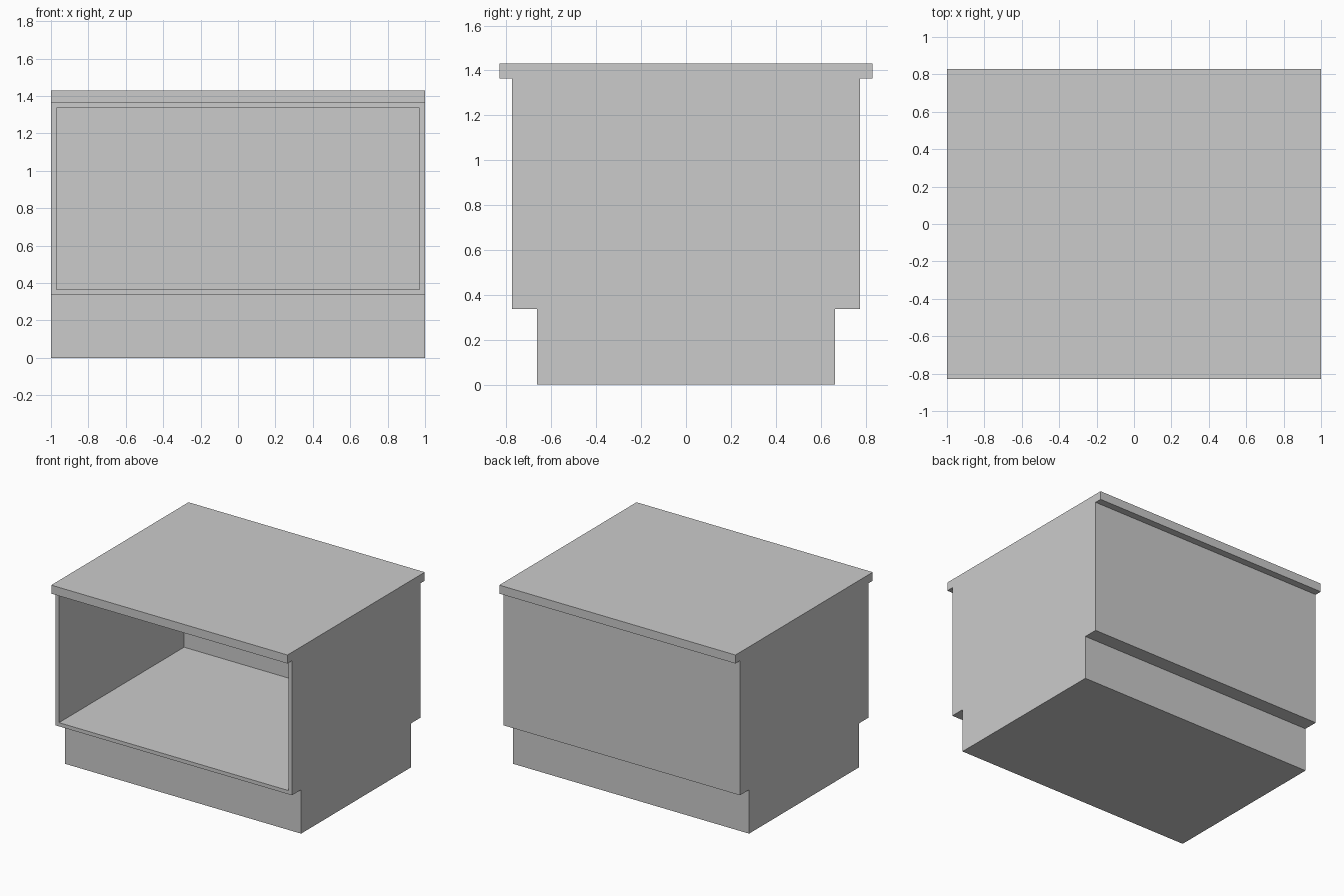
import bpy
import bmesh
from mathutils import Vector

if "Cube" in bpy.data.objects:
    bpy.data.objects.remove(bpy.data.objects["Cube"])

WIDTH = 2.0
WALL = 0.04


def box(name, depth, z0, z1, open_front=False):
    """Full-width box centred on x and y; optionally hollowed from the front."""
    bm = bmesh.new()
    bmesh.ops.create_cube(bm, size=1.0)
    bmesh.ops.scale(bm, vec=(WIDTH, depth, z1 - z0), verts=bm.verts)
    bmesh.ops.translate(bm, vec=(0, 0, (z0 + z1) / 2), verts=bm.verts)
    if open_front:
        bm.normal_update()
        front = min(bm.faces, key=lambda f: f.calc_center_median().y)
        # Frame around the opening
        bmesh.ops.inset_region(bm, faces=[front], thickness=WALL)
        # Push the middle back to leave a thin rear wall
        result = bmesh.ops.extrude_face_region(bm, geom=[front])
        moved = [g for g in result["geom"] if isinstance(g, bmesh.types.BMVert)]
        bmesh.ops.translate(bm, vec=Vector((0, depth - WALL, 0)), verts=moved)
        if front.is_valid:
            bmesh.ops.delete(bm, geom=[front], context="FACES_ONLY")
        bmesh.ops.recalc_face_normals(bm, faces=bm.faces)
    mesh = bpy.data.meshes.new(name)
    bm.to_mesh(mesh)
    bm.free()
    obj = bpy.data.objects.new(name, mesh)
    bpy.context.collection.objects.link(obj)
    return obj


# Recessed plinth, open-fronted carcass and overhanging top
box("plinth", 1.33, 0.0, 0.336)
box("cabinet_body", 1.552, 0.336, 1.365, open_front=True)
box("top_slab", 1.66, 1.365, 1.43)
